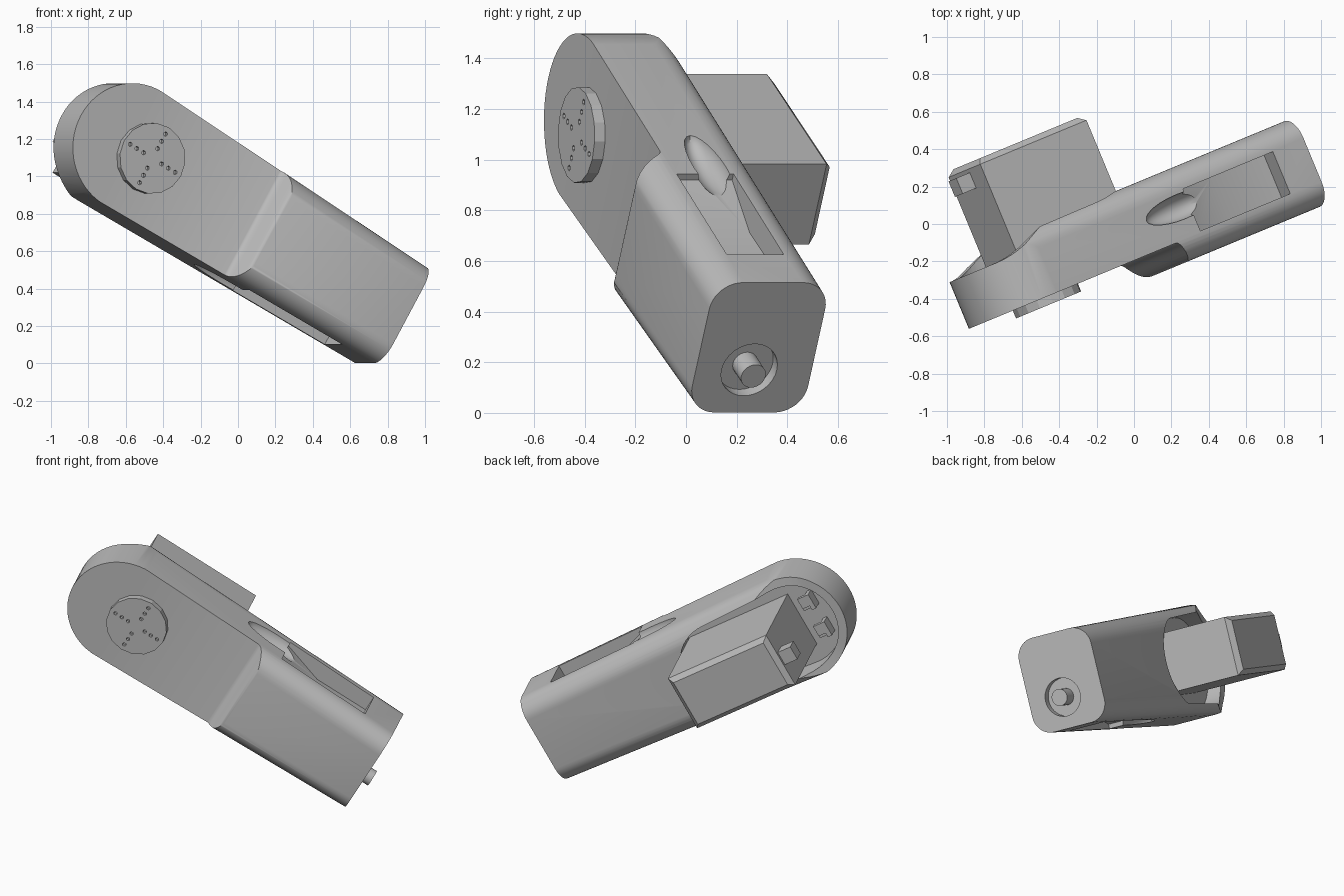
import bpy, bmesh, math
from mathutils import Matrix, Vector

if "Cube" in bpy.data.objects:
    bpy.data.objects.remove(bpy.data.objects["Cube"])

grey = bpy.data.materials.new("plain grey")
grey.use_nodes = True
COLOUR = (0.5, 0.5, 0.5, 1)
grey.diffuse_color = COLOUR
grey.node_tree.nodes["Principled BSDF"].inputs["Base Color"].default_value = COLOUR

# Local frame: u along the device, v front to back, w across its width
yaw, pitch = math.radians(22.5), math.radians(30)
POSE = Matrix.Rotation(yaw, 4, 'Z') @ Matrix.Rotation(pitch, 4, 'Y')
MID = 0.656          # centre line in w
END = 0.62           # handle end in u
HEAD = -1.17         # centre of the round head in u
HEAD_R = 0.345


def make(name, bm):
    bmesh.ops.recalc_face_normals(bm, faces=bm.faces)
    mesh = bpy.data.meshes.new(name)
    bm.to_mesh(mesh)
    bm.free()
    mesh.materials.append(grey)
    obj = bpy.data.objects.new(name, mesh)
    bpy.context.collection.objects.link(obj)
    return obj


def loft(name, rings):
    bm = bmesh.new()
    loops = [[bm.verts.new(p) for p in ring] for ring in rings]
    for a, b in zip(loops, loops[1:]):
        for i in range(len(a)):
            j = (i + 1) % len(a)
            bm.faces.new((a[i], a[j], b[j], b[i]))
    bm.faces.new(loops[0])
    bm.faces.new(loops[-1])
    return make(name, bm)


def prism(name, pts, axis, lo, hi):
    def place(p, t):
        q = list(p)
        q.insert(axis, t)
        return Vector(q)
    return loft(name, [[place(p, t) for p in pts] for t in (lo, hi)])


def arc(cx, cy, r, start, stop, n):
    return [(cx + r * math.cos(math.radians(start + (stop - start) * i / n)),
             cy + r * math.sin(math.radians(start + (stop - start) * i / n)))
            for i in range(n + 1)]


def disc(cx, cy, r, n):
    return arc(cx, cy, r, 0, 360, n)[:-1]


def box(name, u, v, w):
    return prism(name, [(u[0], v[0]), (u[1], v[0]), (u[1], v[1]), (u[0], v[1])], 2, *w)


def boolean(obj, cutter, operation='DIFFERENCE'):
    cutter.hide_render = True
    mod = obj.modifiers.new("cut", 'BOOLEAN')
    mod.operation, mod.solver, mod.object = operation, 'EXACT', cutter
    bpy.context.view_layer.objects.active = obj
    bpy.ops.object.modifier_apply(modifier=mod.name)
    bpy.data.objects.remove(cutter)


def finish(obj, smooth=True):
    obj.data.transform(POSE)
    if smooth:
        bpy.ops.object.select_all(action='DESELECT')
        obj.select_set(True)
        bpy.context.view_layer.objects.active = obj
        bpy.ops.object.shade_smooth_by_angle(angle=math.radians(30))


def ease(u0, v0, u1, v1, n):
    return [(u0 + (u1 - u0) * i / n, v0 + (v1 - v0) * (3 - 2 * i / n) * (i / n) ** 2)
            for i in range(n + 1)]


# Body: a tapered rounded bar
FRONT, BACK, ROUND = -0.295, 0.2, 0.12


def section(u, half):
    ring = []
    for k, (sv, sw) in enumerate([(1, 1), (-1, 1), (-1, -1), (1, -1)]):
        cv = (BACK - ROUND) if sv > 0 else (FRONT + ROUND)
        ring += arc(cv, MID + sw * (half - ROUND), ROUND, 90 * k, 90 * k + 90, 10)
    return [(u, v, w) for v, w in ring]


body = loft("body", [section(-1.6, 0.356), section(END, 0.296)])

# Side profile: thin head, step at the front, soft swell at the back
side = [(-1.7, -0.18)] + ease(-0.37, -0.18, -0.28, -0.296, 8)
side += [(-0.2, -0.4), (0.8, -0.4), (0.8, 0.3), (-0.9, 0.3)]
side += ease(-0.97, 0.201, -1.4, 0.09, 12) + [(-1.7, 0.09)]
boolean(body, prism("side_profile", side, 2, 0, 1.4), 'INTERSECT')

# Round head end
outline = arc(HEAD, MID, HEAD_R, 90, 270, 32)
outline += [(0.8, MID - HEAD_R - 0.01), (0.8, MID + HEAD_R + 0.01)]
boolean(body, prism("head_outline", outline, 1, -0.6, 0.6), 'INTERSECT')

# Pocket in the back that holds the block
pocket = arc(HEAD, MID, 0.29, 90, 270, 24) + arc(-0.7, MID, 0.27, -90, 90, 24)
boolean(body, prism("pocket", pocket, 1, 0, 0.4))

# Slots with ramps and finger grooves, on both edges
for s in (1, -1):
    ramp = [(-0.2, 0.5), (0.41, 0.5), (0.41, 0.2), (0.06, 0.2), (-0.2, 0.29)]
    boolean(body, prism("slot", [(u, MID + s * w) for u, w in ramp], 1, -0.17, 0.073))
    bm = bmesh.new()
    bmesh.ops.create_uvsphere(bm, u_segments=24, v_segments=16, radius=1)
    bm.transform(Matrix.Translation((-0.25, -0.01, MID + s * 0.33))
                 @ Matrix.Diagonal((0.24, 0.07, 0.08, 1)))
    boolean(body, make("groove", bm))

# Socket in the handle end
SOCKET = (-0.067, 0.554)
boolean(body, prism("socket", disc(*SOCKET, 0.118, 32), 0, END - 0.05, END + 0.1))
finish(body)

pin = prism("socket_pin", disc(*SOCKET, 0.052, 24), 0, END - 0.06, END + 0.05)
finish(pin)

# Round button with a cross of small holes
BUTTON_U = -1.057
button = prism("button", disc(BUTTON_U, MID, 0.19, 16), 1, -0.225, -0.17)
for k in range(4):
    a = math.radians(90 * k)
    for r in (0.06, 0.105, 0.15):
        hole = disc(BUTTON_U + r * math.cos(a), MID + r * math.sin(a), 0.012, 6)
        boolean(button, prism("hole", hole, 1, -0.3, -0.2))
finish(button, False)

# Block standing out of the pocket, with a chamfered back
U0, U1, HALF, TOP, CH = -1.22, -0.51, 0.183, 0.64, 0.03


def block_ring(v, inset):
    a, b, h = U0 + inset, U1 - inset, HALF - inset
    return [(a, v, MID - h), (b, v, MID - h), (b, v, MID + h), (a, v, MID + h)]


block = loft("back_block", [block_ring(-0.01, 0), block_ring(TOP - CH, 0), block_ring(TOP, CH)])
finish(block, False)

nub = box("block_nub", (-1.31, U0 + 0.01), (0.5, 0.59), (MID - 0.045, MID + 0.045))
finish(nub, False)

# Small hooked clips beside the block
for side_name, s in (("upper", 1), ("lower", -1)):
    w = MID + s * 0.1
    post = box(side_name + "_clip_post", (-1.37, -1.34), (-0.01, 0.08), (w - 0.05, w + 0.05))
    lip = box(side_name + "_clip_lip", (-1.345, -1.29), (0.05, 0.08), (w - 0.02, w + 0.05))
    foot = box(side_name + "_clip_foot", (-1.345, -1.27), (-0.01, 0.03), (w - 0.05, w + 0.02))
    for part in (post, lip, foot):
        finish(part, False)
